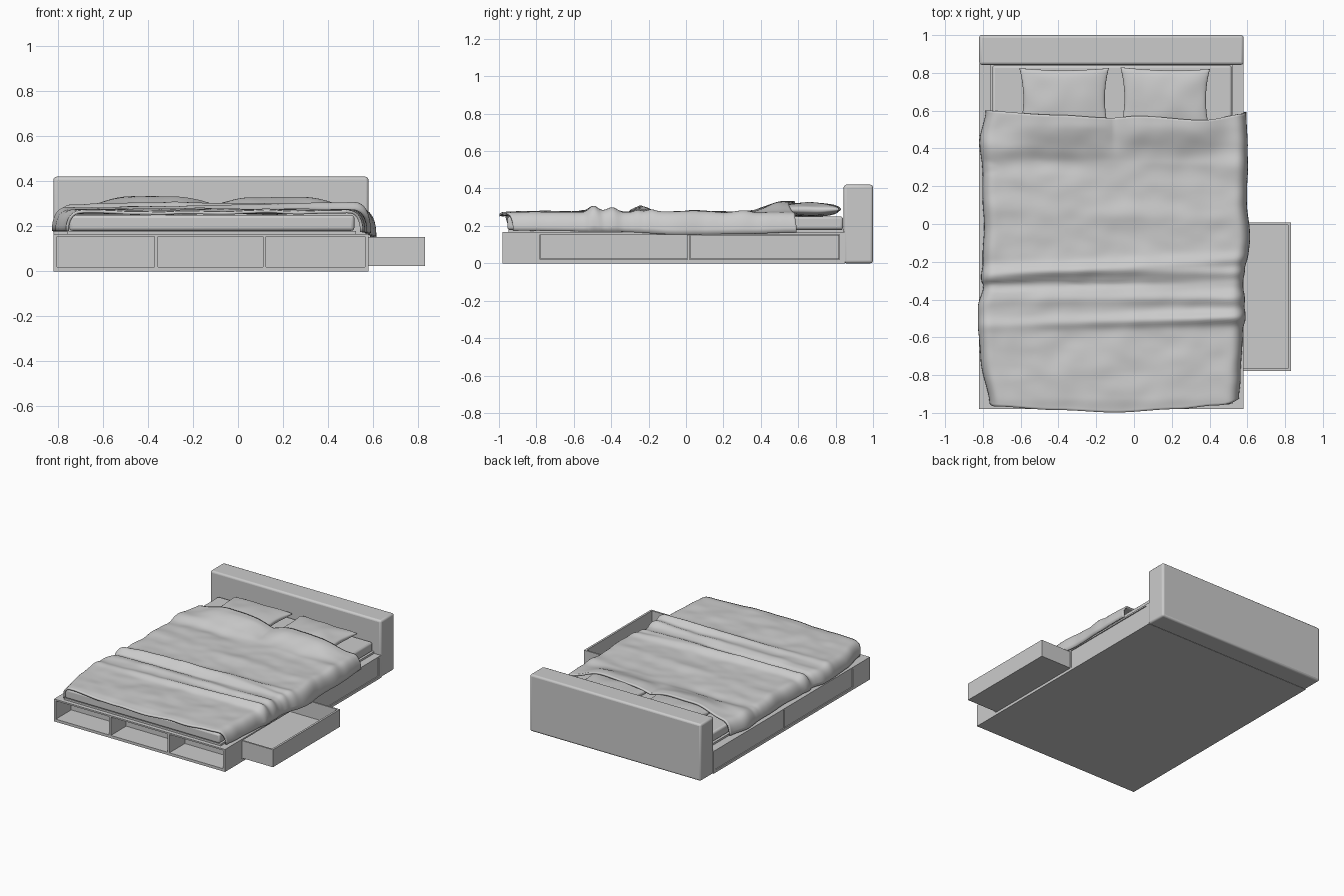
import bpy, bmesh, math
from mathutils import Vector, noise

if "Cube" in bpy.data.objects:
    bpy.data.objects.remove(bpy.data.objects["Cube"])


def box(name, x0, x1, y0, y1, z0, z1, bevel=0.0, segs=3):
    bpy.ops.mesh.primitive_cube_add(size=1, location=((x0 + x1) / 2, (y0 + y1) / 2, (z0 + z1) / 2))
    o = bpy.context.object
    o.name = name
    o.scale = (x1 - x0, y1 - y0, z1 - z0)
    bpy.ops.object.transform_apply(location=False, rotation=False, scale=True)
    if bevel:
        m = o.modifiers.new("bevel", 'BEVEL')
        m.width, m.segments = bevel, segs
        bpy.ops.object.shade_smooth_by_angle(angle=math.radians(35))
    return o


def lerp(points, x):
    # smooth interpolation through (x, value) pairs
    if x <= points[0][0]:
        return points[0][1]
    for (xa, va), (xb, vb) in zip(points, points[1:]):
        if x <= xb:
            t = (x - xa) / (xb - xa)
            return va + (vb - va) * t * t * (3 - 2 * t)
    return points[-1][1]


def mesh_object(name, bm):
    bmesh.ops.recalc_face_normals(bm, faces=bm.faces)
    me = bpy.data.meshes.new(name)
    bm.to_mesh(me)
    bm.free()
    for p in me.polygons:
        p.use_smooth = True
    o = bpy.data.objects.new(name, me)
    bpy.context.collection.objects.link(o)
    return o


def grid(bm, nu, nv, func):
    rows = [[bm.verts.new(func(i / nu, j / nv)) for i in range(nu + 1)] for j in range(nv + 1)]
    for j in range(nv):
        for i in range(nu):
            bm.faces.new((rows[j][i], rows[j][i + 1], rows[j + 1][i + 1], rows[j + 1][i]))


L, R = -0.82, 0.58

# Base carcass
box("base_floor", L, R, -0.98, 0.85, 0, 0.02)
box("base_top", L, R, -0.98, 0.85, 0.155, 0.166)
box("cubby_back", L, R, -0.80, -0.78, 0.02, 0.155)
box("center_spine", -0.13, -0.11, -0.78, 0.84, 0.02, 0.155)
box("middle_divider", L, R, 0.008, 0.02, 0.02, 0.155)
box("head_divider", L, R, 0.82, 0.85, 0.02, 0.155)
for i, x in enumerate((L, -0.37, 0.11, R - 0.015)):
    box(f"cubby_wall_{i}", x, x + 0.015, -0.98, -0.80, 0.02, 0.155)

# Closed drawer fronts
G = 0.003
for name, x, y0, y1 in (("left_foot_drawer", L + 0.004, -0.78, 0.008),
                        ("left_head_drawer", L + 0.004, 0.02, 0.82),
                        ("right_head_drawer", R - 0.019, 0.02, 0.82)):
    box(name, x, x + 0.015, y0 + G, y1 - G, 0.02 + G, 0.155 - G)

# Pulled-out drawer, open on top
dx0, dx1, dy0, dy1 = 0.20, 0.83, -0.777, 0.008
box("open_drawer_floor", dx0, dx1, dy0, dy1, 0.024, 0.034)
box("open_drawer_front", dx1 - 0.015, dx1, dy0, dy1, 0.034, 0.153)
box("open_drawer_back", dx0, dx0 + 0.012, dy0, dy1, 0.034, 0.153)
for i, y in enumerate((dy0, dy1 - 0.012)):
    box(f"open_drawer_side_{i}", dx0 + 0.012, dx1 - 0.015, y, y + 0.012, 0.034, 0.153)

# Headboard, slats panel and mattress
box("headboard", L, R, 0.843, 1.0, 0, 0.42, 0.014)
box("mattress_support", -0.76, 0.525, -0.95, 0.843, 0.166, 0.18)
box("mattress", -0.75, 0.517, -0.955, 0.84, 0.18, 0.25, 0.014)


# Pillows
PILLOWS = (-0.37, 0.165)
for k, cx in enumerate(PILLOWS):
    bm = bmesh.new()
    for side in (1, -1):
        def pillow(a, b):
            u, v = -math.cos(a * math.pi), -math.cos(b * math.pi)
            x = u * 0.237 * (1 - 0.09 * (1 - v * v))
            y = v * 0.163 * (1 - 0.07 * (1 - u * u))
            z = side * 0.037 * max(0, (1 - u * u) * (1 - v * v)) ** 0.33
            n = 0.006 * noise.noise(Vector((x * 9 + k * 5, y * 9, 1)))
            return (cx + x, 0.662 + y - 0.01 * k * u * 0.5, 0.287 + z + n)
        grid(bm, 32, 24, pillow)
    bmesh.ops.remove_doubles(bm, verts=bm.verts, dist=0.0004)
    mesh_object(f"pillow_{k}", bm)

# Duvet outline: side hems along y, ends along x
RIGHT = [(-0.95, .555), (-0.8, .565), (-0.6, .575), (-0.5, .583), (-0.3, .577), (-0.07, .615),
         (0.1, .597), (0.4, .602), (0.6, .595)]
LEFT = [(-0.96, .765), (-0.72, .812), (-0.45, .828), (-0.34, .802), (-0.2, .802), (0, .793),
        (0.2, .802), (0.45, .815), (0.6, .785)]
HEM = [(-0.95, .175), (-0.4, .17), (0, .152), (0.3, .157), (0.6, .166)]
HEAD = [(-0.8, .602), (-0.4, .578), (-0.12, .562), (0, .572), (0.3, .55), (0.5, .583), (0.58, .592)]
FOOT = [(-0.82, -.95), (-0.74, -.965), (-0.4, -.985), (-0.1, -.998), (0.2, -.98), (0.4, -.96), (0.58, -.925)]
# Folds: y at left, y at right, width, height at left, height at right
FOLDS = [(-0.54, -0.49, .032, .004, .036), (-0.40, -0.39, .035, .004, .022),
         (-0.28, -0.18, .035, .024, .014), (-0.33, -0.31, .018, -.022, .004),
         (-0.24, -0.26, .03, .004, .018), (0.42, 0.30, .05, .010, .008),
         (0.30, 0.38, .05, -.012, -.002), (0.08, 0.02, .05, .006, .007)]


def duvet(a, b):
    s = 2 * a - 1
    xa = -0.12 + 0.7 * s
    foot, head = lerp(FOOT, xa), lerp(HEAD, xa)
    y = foot + (head - foot) * b
    edge = lerp(RIGHT, y) if s > 0 else lerp(LEFT, y)
    hem = lerp(HEM, y) if s > 0 else 0.178
    sign = 1 if s > 0 else -1
    shoulder = sign * edge - sign * 0.07
    ang = max(0, (abs(s) - 0.8) / 0.2) * math.pi / 2
    if ang == 0:
        x = -0.12 + (shoulder + 0.12) * abs(s) / 0.8
    else:
        x = shoulder + sign * 0.07 * math.sin(ang) ** 0.85
    t = (xa + 0.82) / 1.4
    bump = 0.008 * noise.noise(Vector((x * 4, y * 6, 3))) + 0.004 * noise.noise(Vector((x * 9, y * 12, 7)))
    for yl, yr, w, hl, hr in FOLDS:
        d = (y - yl - (yr - yl) * t) / w
        bump += (hl + (hr - hl) * t) * math.exp(-d * d)
    bump = max(bump, -0.009)
    rise = lerp([(0.33, 0), (0.53, .057)], y)
    bump += rise * max(math.exp(-((x - c) / 0.27) ** 4) for c in PILLOWS)
    droop = lerp([(-0.99, -.008), (-0.92, 0)], y)
    top = 0.275 + droop
    c = max(0, math.cos(ang)) ** 0.85
    z = hem + (top - hem) * c + bump * c
    x += sign * min(bump, 0.02) * math.sin(ang) * 0.35
    return (x, y, z)


bm = bmesh.new()
grid(bm, 90, 130, duvet)
cover = mesh_object("duvet", bm)
if cover.data.polygons[45 * 90].normal.z < 0:
    cover.data.flip_normals()
m = cover.modifiers.new("thickness", 'SOLIDIFY')
m.thickness, m.offset = 0.013, -1
